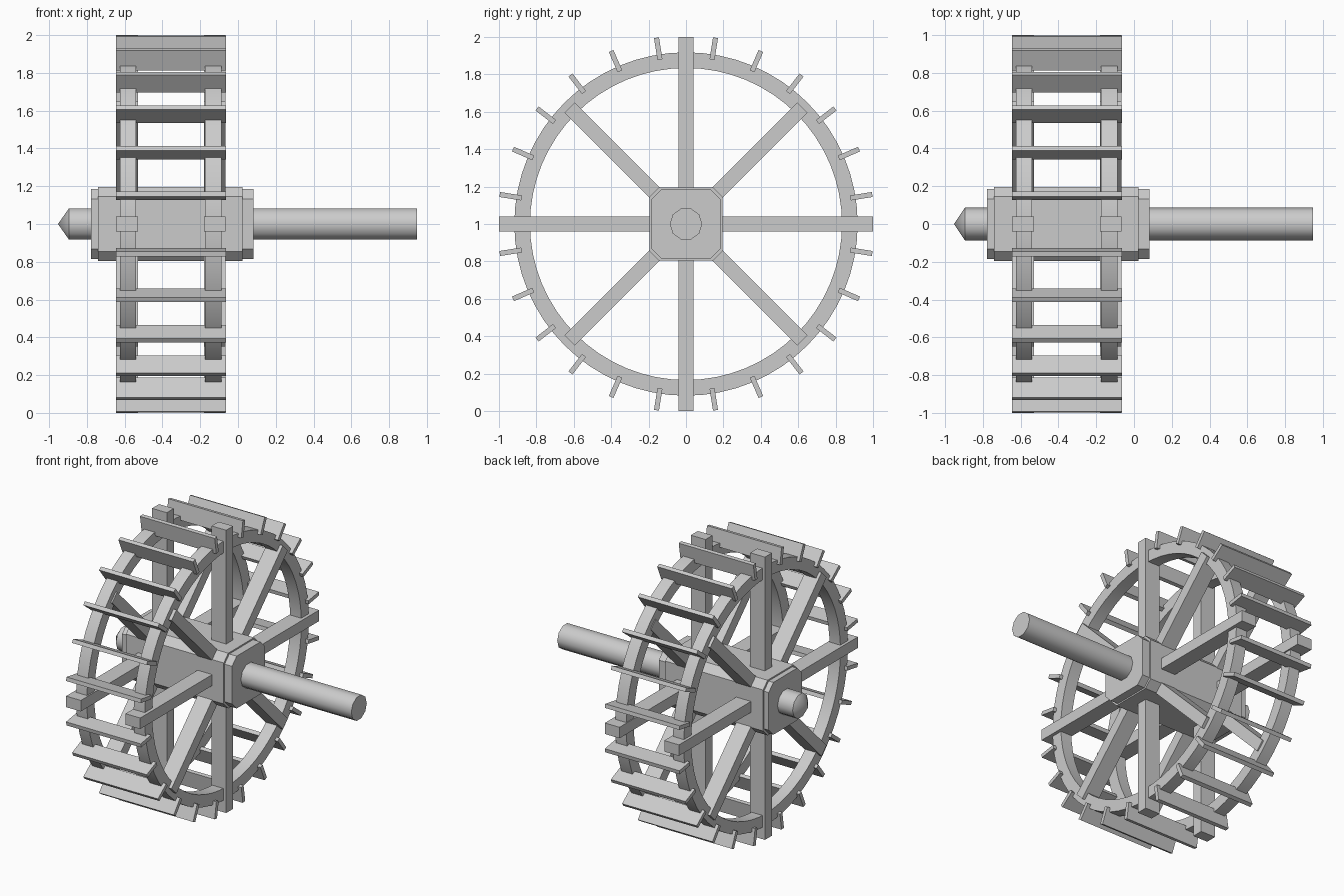
import bpy, bmesh, math
from mathutils import Matrix, Vector

old = bpy.data.objects.get("Cube")
if old:
    bpy.data.objects.remove(old, do_unlink=True)

wood = bpy.data.materials.new("plain_grey")
wood.use_nodes = True
grey = (0.6, 0.6, 0.6, 1)
wood.diffuse_color = grey
wood.node_tree.nodes["Principled BSDF"].inputs["Base Color"].default_value = grey

CENTRE = Vector((0, 0, 1))
WHEELS = {"left": (-0.18, -0.065), "right": (-0.645, -0.53)}   # x span of each spoke set
RIMS = {"left": (-0.175, -0.088), "right": (-0.625, -0.54)}


def finish(name, bm, smooth=False):
    bmesh.ops.recalc_face_normals(bm, faces=bm.faces)
    mesh = bpy.data.meshes.new(name)
    bm.to_mesh(mesh)
    bm.free()
    mesh.materials.append(wood)
    obj = bpy.data.objects.new(name, mesh)
    obj.location = CENTRE
    bpy.context.collection.objects.link(obj)
    if smooth:
        bpy.ops.object.select_all(action="DESELECT")
        obj.select_set(True)
        bpy.context.view_layer.objects.active = obj
        bpy.ops.object.shade_smooth_by_angle(angle=math.radians(40))
    return obj


def radial_board(name, xs, r0, r1, thick, angle):
    """Box reaching outward from r0 to r1, turned about the axle."""
    size = Matrix.Diagonal((xs[1] - xs[0], thick, r1 - r0, 1))
    place = Matrix.Translation((sum(xs) / 2, 0, (r0 + r1) / 2))
    bm = bmesh.new()
    bmesh.ops.create_cube(bm, size=1,
                          matrix=Matrix.Rotation(math.radians(angle), 4, "X") @ place @ size)
    finish(name, bm)


def lathe(name, profile, steps, closed):
    """Spin (x, radius) points about the axle."""
    bm = bmesh.new()
    pts = [bm.verts.new((x, r, 0)) for x, r in profile]
    edges = [bm.edges.new(p) for p in zip(pts, pts[1:])]
    if closed:
        edges.append(bm.edges.new((pts[-1], pts[0])))
    bmesh.ops.spin(bm, geom=pts + edges, cent=(0, 0, 0), axis=(1, 0, 0),
                   angle=math.tau, steps=steps, use_duplicate=False)
    bmesh.ops.remove_doubles(bm, verts=bm.verts, dist=0.0001)
    finish(name, bm, True)


def chamfered_block(name, x0, x1, half, cut):
    """Square beam along x with its four long edges cut off."""
    k = half - cut
    outline = [(half, -k), (half, k), (k, half), (-k, half),
               (-half, k), (-half, -k), (-k, -half), (k, -half)]
    bm = bmesh.new()
    face = bm.faces.new([bm.verts.new((x0, y, z)) for y, z in outline])
    new = bmesh.ops.extrude_face_region(bm, geom=[face], use_keep_orig=True)["geom"]
    bmesh.ops.translate(bm, vec=(x1 - x0, 0, 0),
                        verts=[v for v in new if isinstance(v, bmesh.types.BMVert)])
    finish(name, bm)


# Hub beam with slightly smaller ends
chamfered_block("hub_beam", -0.74, 0.025, 0.195, 0.05)
chamfered_block("hub_end_left", 0.025, 0.083, 0.185, 0.052)
chamfered_block("hub_end_right", -0.777, -0.74, 0.185, 0.052)

# Axle: long round shaft and short pointed pin
lathe("axle_shaft", [(0.06, 0), (0.06, 0.087), (0.947, 0.087), (0.947, 0)], 10, False)
lathe("axle_pin", [(-0.953, 0), (-0.895, 0.087), (-0.76, 0.087), (-0.76, 0)], 10, False)

# Two rims, each with four long and four short spokes
for side, xs in WHEELS.items():
    a, b = RIMS[side]
    lathe("rim_" + side, [(a, 0.834), (b, 0.834), (b, 0.918), (a, 0.918)], 64, True)
    for i in range(8):
        reach = 0.88 if i % 2 else 1.0
        radial_board(f"spoke_{side}_{i + 1}", xs, 0.1, reach, 0.078, i * 45)

# Paddles: six in each quarter, between the long spokes
for quarter in range(4):
    for i in range(6):
        radial_board(f"paddle_{quarter * 6 + i + 1}", (-0.647, -0.063),
                     0.89, 1.008, 0.027, quarter * 90 + 9 + i * 14.4)
